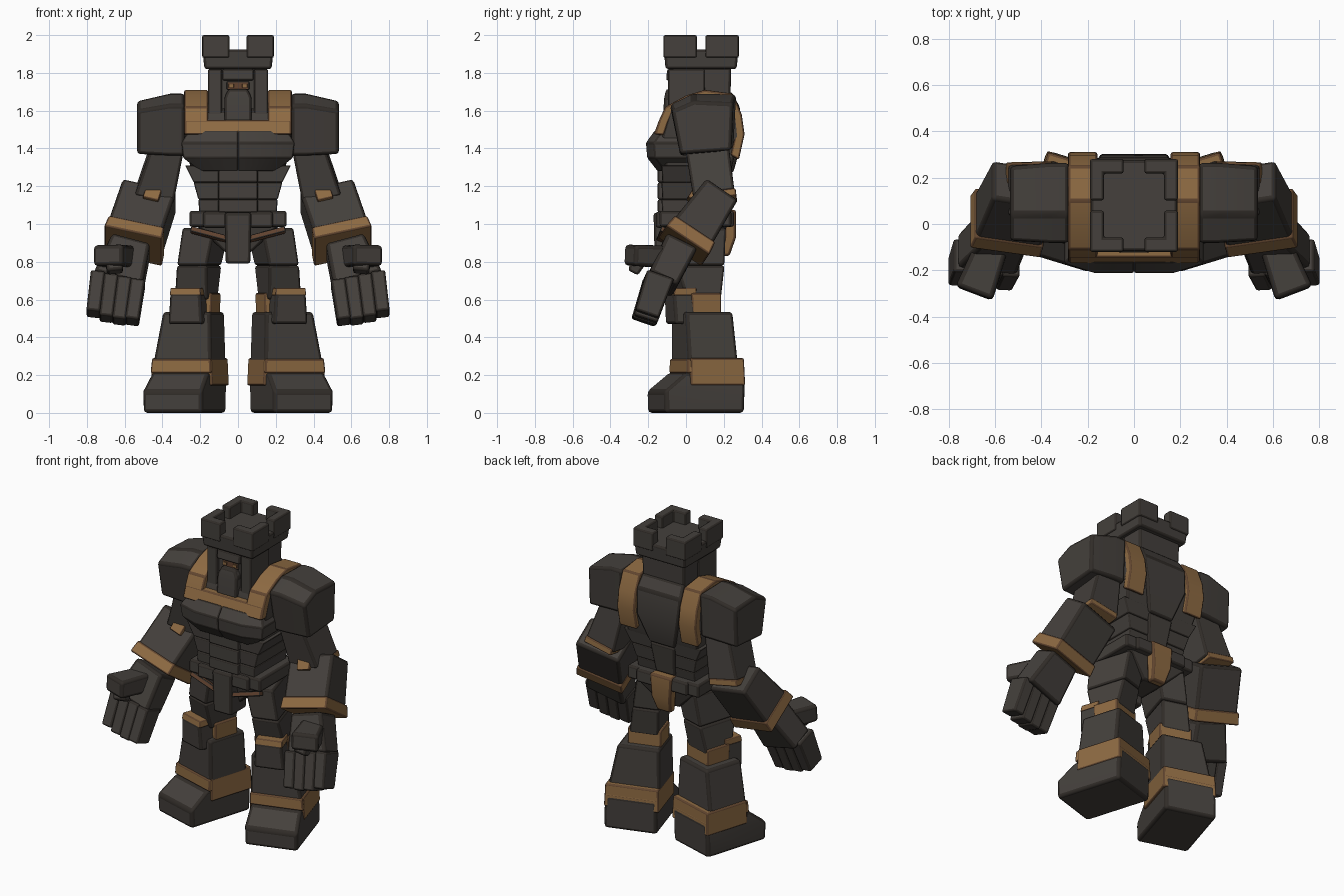
import bpy
import bmesh
from math import radians
from mathutils import Matrix, Vector

cube = bpy.data.objects.get("Cube")
if cube:
    bpy.data.objects.remove(cube, do_unlink=True)


def material(name, colour):
    mat = bpy.data.materials.new(name)
    mat.use_nodes = True
    mat.diffuse_color = (*colour, 1)
    node = mat.node_tree.nodes["Principled BSDF"]
    node.inputs["Base Color"].default_value = (*colour, 1)
    node.inputs["Roughness"].default_value = 0.8
    return mat


stone = material("dark stone", (.058, .051, .045))
seam = material("stone edge", (.03, .025, .021))
gold = material("bronze trim", (.27, .145, .055))
gold_edge = material("bronze edge", (.12, .06, .028))
rust = material("rust", (.12, .055, .028))
EDGE = {stone: seam, gold: gold_edge, rust: seam}
TURN = Matrix.Rotation(radians(17), 3, "Z")


def loft(name, mat, rings, pair=False, bevel=.014):
    """Skin a stack of matching rings, soften its edges, mirror if paired."""
    bm = bmesh.new()
    rows = [[bm.verts.new(p) for p in ring] for ring in rings]
    count = len(rows[0])
    for low, high in zip(rows, rows[1:]):
        for i in range(count):
            j = (i + 1) % count
            bm.faces.new((low[i], low[j], high[j], high[i]))
    bm.faces.new(rows[0][::-1])
    bm.faces.new(rows[-1])
    bmesh.ops.recalc_face_normals(bm, faces=bm.faces)
    for face in bm.faces:
        face.smooth = True
    mesh = bpy.data.meshes.new(name)
    bm.to_mesh(mesh)
    bm.free()
    mesh.materials.append(mat)
    mesh.materials.append(EDGE[mat])
    obj = bpy.data.objects.new(name, mesh)
    bpy.context.collection.objects.link(obj)
    if pair:
        mirror = obj.modifiers.new("Mirror", "MIRROR")
        mirror.use_mirror_merge = False
    mod = obj.modifiers.new("Bevel", "BEVEL")
    mod.width = bevel
    mod.segments = 2
    mod.limit_method = "ANGLE"
    mod.angle_limit = .4
    mod.material = 1
    mod.harden_normals = True


def block(name, mat, *sections, pair=True, bevel=.014):
    """Sections are (x0, x1, y0, y1, z)."""
    rings = [[(a, c, z), (b, c, z), (b, d, z), (a, d, z)] for a, b, c, d, z in sections]
    loft(name, mat, rings, pair, bevel)


def centre(name, mat, *sections, bevel=.014):
    """Sections are (half width, y0, y1, z)."""
    block(name, mat, *[(-h, h, c, d, z) for h, c, d, z in sections], pair=False, bevel=bevel)


def turned(name, mat, *sections, bevel=.014):
    """Paired block with toes turned out; sections are (x, y, width, depth, z)."""
    rings = [[Vector((x, y, z)) + TURN @ Vector((w * s / 2, d * t / 2, 0))
              for s, t in ((-1, -1), (1, -1), (1, 1), (-1, 1))]
             for x, y, w, d, z in sections]
    loft(name, mat, rings, True, bevel)


def frame(start, end):
    axis = (end - start).normalized()
    side = (Vector((1, 0, 0)) - axis * axis.x).normalized()
    return side, axis.cross(side)


def limb(name, mat, start, end, size_a, size_b, bevel=.014):
    """Tapered box along an axis, mirrored to both sides."""
    start, end = Vector(start), Vector(end)
    u, v = frame(start, end)
    rings = [[p + u * w * s / 2 + v * d * t / 2
              for s, t in ((-1, -1), (1, -1), (1, 1), (-1, 1))]
             for p, (w, d) in ((start, size_a), (end, size_b))]
    loft(name, mat, rings, True, bevel)


def ribbon(name, mat, path, x0, x1, thick):
    """Strip following a (y, z) path, thickened toward the inside of the body."""
    middle = Vector((.08, 1.45))
    rings = []
    for point in path:
        p = Vector(point)
        q = p + (middle - p).normalized() * thick
        rings.append([(x0, p.x, p.y), (x1, p.x, p.y), (x1, q.x, q.y), (x0, q.x, q.y)])
    loft(name, mat, rings, True, .01)


# Head and face
centre("head", stone, (.145, -.07, .23, 1.5), (.155, -.075, .24, 1.83))
block("cheek", stone, (.085, .16, -.095, .1, 1.56), (.085, .16, -.095, .1, 1.82), bevel=.01)
centre("brow", stone, (.083, -.105, .1, 1.76), (.083, -.1, .1, 1.82), bevel=.01)
centre("eye_band", rust, (.06, -.08, 0, 1.71), (.06, -.08, 0, 1.755), bevel=.006)
block("eye", gold, (.022, .05, -.086, 0, 1.722), (.022, .05, -.086, 0, 1.742), bevel=.003)
centre("beard", stone, (.072, -.125, 0, 1.54), (.072, -.115, 0, 1.67), (.05, -.105, 0, 1.715))

# Battlement crown: a slab with four L-shaped corners
centre("crown_base", stone, (.178, -.108, .268, 1.82), (.188, -.118, .278, 1.925))
for end, s in (("front", -1), ("back", 1)):
    outline = [(.045, .2), (.19, .2), (.19, .022), (.13, .022), (.13, .138), (.045, .138)]
    loft(f"crown_{end}_corner", stone,
         [[(x, .08 + s * y, z) for x, y in outline] for z in (1.88, 2)], True, .01)

# Upper body
centre("upper_torso", stone, (.25, -.11, .24, 1.29), (.285, -.13, .285, 1.46),
       (.285, -.09, .27, 1.6), (.28, .03, .23, 1.68))
chest = ((.2, -.15, 1.28), (.29, -.205, 1.35), (.3, -.212, 1.43), (.26, -.165, 1.495))
loft("chest_plate", stone, [[(0, y, z), (.17, y, z), (w, y + .04, z), (w, .1, z), (0, .1, z)]
                            for w, y, z in chest], True, .008)
centre("back_plate", stone, (.09, 0, .25, 1.27), (.15, 0, .302, 1.46),
       (.16, 0, .285, 1.62), (.15, 0, .24, 1.7))
centre("lower_spine", stone, (.07, 0, .215, 1.07), (.09, 0, .25, 1.27))
waist = ((1.06, .205), (1.13, .21), (1.22, .235), (1.31, .28))
for i, ((z0, w0), (z1, w1)) in enumerate(zip(waist, waist[1:])):
    centre(f"flank_{i}", stone, (w0, -.125, .2 + i * .015, z0),
           (w1, -.13, .215 + i * .015, z1), bevel=.007)
    centre(f"abdomen_{i}", stone, *[(.105, -.15, 0, z) for z in (z0, z1)], bevel=.009)

# Harness straps
ribbon("shoulder_strap", gold, [(-.167, 1.475), (-.14, 1.555), (-.11, 1.62), (0, 1.68),
                                (.1, 1.71), (.25, 1.69), (.295, 1.58), (.31, 1.475),
                                (.28, 1.34)], .158, .285, .05)
centre("collar_strap", gold, (.28, -.17, 0, 1.475), (.28, -.143, 0, 1.55), bevel=.008)

# Belt, hips and hanging cloths
centre("belt", stone, (.258, -.14, .24, .985), (.258, -.14, .24, 1.07))
block("belt_front", stone, (.06, .185, -.16, 0, .98), (.06, .185, -.16, 0, 1.065))
block("belt_back", stone, (.06, .185, .1, .255, .985), (.06, .185, .1, .255, 1.07))
centre("hips", stone, (.07, -.08, .17, .85), (.23, -.12, .22, 1))
limb("hip_trim", rust, (.25, -.115, .97), (.06, -.135, .92), (.03, .04), (.03, .04), .006)
centre("front_cloth", stone, (.065, -.165, 0, .79), (.07, -.172, 0, 1.06))
centre("back_cloth", gold, (.05, .18, .23, .83), (.07, .2, .265, .93), (.08, .2, .265, 1.075))

# Shoulders and arms
pad_inner = [(-.085, 1.63), (-.03, 1.36), (.25, 1.4), (.265, 1.685), (.04, 1.69)]
pad_outer = [(-.075, 1.6), (-.03, 1.37), (.24, 1.39), (.25, 1.64), (.04, 1.65)]
loft("shoulder", stone, [[(x, y, z) for y, z in ring] for x, ring in
                         ((.28, pad_inner), (.36, pad_inner), (.535, pad_outer))], True, .018)
limb("upper_arm", stone, (.37, .11, 1.42), (.445, .15, 1.14), (.17, .23), (.21, .22))
limb("elbow_band", gold, (.447, .165, 1.16), (.455, .17, 1.12), (.2, .2), (.2, .2), .008)
limb("forearm", stone, (.468, .172, 1.155), (.555, -.01, .89), (.295, .2), (.295, .25), .018)
limb("elbow_patch", gold, (.445, .065, 1.175), (.463, .03, 1.12), (.085, .06), (.085, .06), .006)
limb("cuff", gold, (.537, .029, .945), (.556, -.012, .883), (.305, .255), (.315, .275), .01)

# Hands
wrist, knuckle, tip = Vector((.565, -.03, .89)), Vector((.635, -.135, .68)), Vector((.664, -.217, .495))
limb("palm", stone, wrist, knuckle, (.21, .18), (.27, .165), .02)
across, _ = frame(wrist, tip)
for i in range(4):
    offset = across * (i - 1.5)
    limb(f"finger_{i}", stone, knuckle + offset * .072 + Vector((0, -.01, .03)),
         tip + offset * .07 + Vector((0, 0, .006 - .012 * (i % 3 > 0))),
         (.077, .15), (.073, .13), .012)
limb("thumb_base", stone, (.61, -.09, .825), (.69, -.3, .835), (.14, .12), (.17, .11), .02)
limb("thumb_tip", stone, (.66, -.24, .82), (.65, -.28, .745), (.09, .08), (.085, .06))

# Legs, turned outward
turned("thigh_upper", stone, (.206, .053, .168, .27, .78), (.168, .05, .18, .29, .98))
turned("thigh_lower", stone, (.222, .07, .185, .19, .6), (.206, .053, .17, .272, .78))
turned("knee_band", gold, (.215, .08, .205, .165, .49), (.215, .078, .21, .168, .635), bevel=.01)
turned("knee_pad", stone, (.265, -.03, .19, .11, .47), (.263, -.035, .17, .12, .635), bevel=.016)
turned("knee_trim", gold, (.262, -.03, .172, .126, .622), (.262, -.025, .165, .12, .662), bevel=.006)
turned("shin", stone, (.257, .1, .325, .275, .26), (.235, .086, .265, .262, .535), bevel=.018)

# Ankle bands and feet
turned("ankle_band", gold, (.258, .112, .336, .321, .21), (.257, .106, .326, .305, .286), bevel=.01)
turned("heel_band", gold, (.255, .12, .344, .305, .145), (.255, .118, .332, .298, .29), bevel=.01)
turned("foot", stone, (.283, .053, .33, .44, 0), (.283, .053, .332, .447, .115),
       (.257, .112, .315, .325, .215), bevel=.02)
